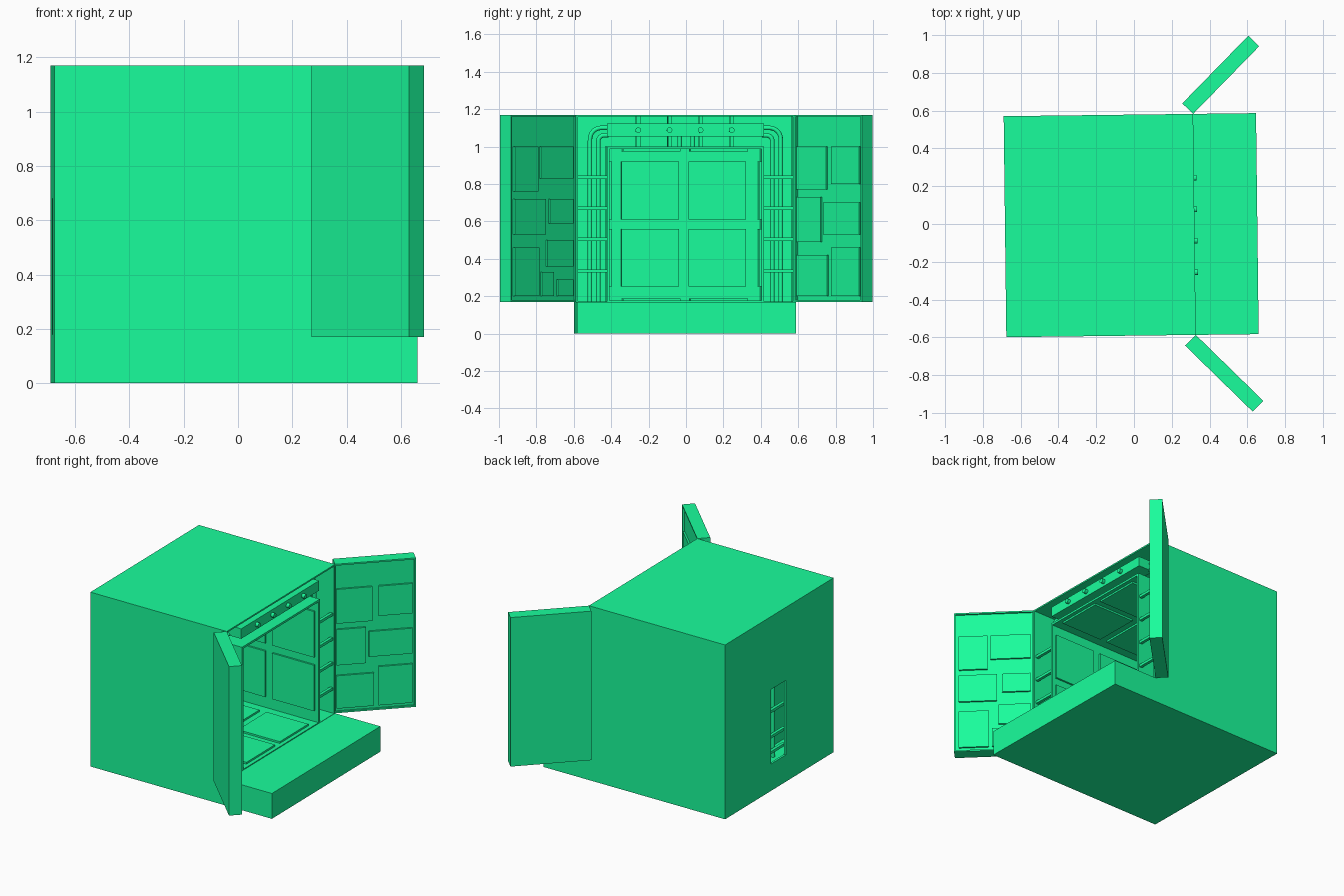
import bpy, bmesh, math
from mathutils import Matrix

if "Cube" in bpy.data.objects:
    bpy.data.objects.remove(bpy.data.objects["Cube"])

green = bpy.data.materials.new("green")
green.diffuse_color = (0.0095, 0.985, 0.334, 1)
green.use_nodes = True
green.node_tree.nodes["Principled BSDF"].inputs["Base Color"].default_value = green.diffuse_color
# The whole model sits slightly turned
YAW = Matrix.Translation((0, -0.006, 0)) @ Matrix.Rotation(0.012, 4, 'Z')


def finish(name, bm, matrix=Matrix()):
    bmesh.ops.recalc_face_normals(bm, faces=bm.faces)
    me = bpy.data.meshes.new(name)
    bm.to_mesh(me)
    bm.free()
    me.materials.append(green)
    ob = bpy.data.objects.new(name, me)
    bpy.context.collection.objects.link(ob)
    ob.matrix_world = YAW @ matrix
    return ob


def add_box(bm, x0, x1, y0, y1, z0, z1):
    m = Matrix.Translation(((x0 + x1) / 2, (y0 + y1) / 2, (z0 + z1) / 2))
    bmesh.ops.create_cube(bm, size=1, matrix=m @ Matrix.Diagonal((x1 - x0, y1 - y0, z1 - z0, 1)))


def boxes(name, items, matrix=Matrix()):
    bm = bmesh.new()
    for b in items:
        add_box(bm, *b)
    return finish(name, bm, matrix)


def carve(ob, *dims):
    cutter = boxes("cutter", [dims])
    cutter.hide_render = True
    mod = ob.modifiers.new("carve", 'BOOLEAN')
    mod.operation, mod.object, mod.solver = 'DIFFERENCE', cutter, 'EXACT'
    bpy.context.view_layer.update()
    me = bpy.data.meshes.new_from_object(ob.evaluated_get(bpy.context.evaluated_depsgraph_get()))
    ob.modifiers.clear()
    ob.data = me
    bpy.data.objects.remove(cutter)


def pipe(name, pts, r):
    cu = bpy.data.curves.new(name, 'CURVE')
    cu.dimensions = '3D'
    cu.bevel_depth, cu.bevel_resolution, cu.use_fill_caps = r, 2, True
    sp = cu.splines.new('POLY')
    sp.points.add(len(pts) - 1)
    for p, co in zip(sp.points, pts):
        p.co = (*co, 1)
    cu.materials.append(green)
    ob = bpy.data.objects.new(name, cu)
    bpy.context.collection.objects.link(ob)
    ob.matrix_world = YAW


BACK, MOUTH, FRONT, W, FLOOR, TOP = -0.683, 0.32, 0.653, 0.585, 0.17, 1.17

# Outer hull: thin shell open at +x, with a ladder slot in the back
hull = boxes("outer_hull", [(BACK, MOUTH, -W, W, FLOOR, TOP)])
carve(hull, BACK + 0.015, MOUTH + 0.1, -W + 0.01, W - 0.01, FLOOR + 0.002, TOP - 0.01)
carve(hull, BACK - 0.1, BACK + 0.1, -0.07, 0.09, 0.18, 0.68)

# Base slab with the front ledge
boxes("base_slab", [(BACK, FRONT, -W, W, 0, FLOOR)])

# Inner room: shell open at +x
R0, RW, RT, T = -0.52, 0.42, 1.0, 0.014
room = boxes("inner_room", [(R0 - T, MOUTH, -RW, RW, FLOOR, RT)])
carve(room, R0, MOUTH + 0.1, -RW + T, RW - T, FLOOR + 0.006, RT - T)

# Two by two raised panels on every inner face of the room
P, D, CX, CZ = 0.154, 0.012, -0.04, 0.585
panels = []
for a in (-0.18, 0.18):
    for b in (-0.18, 0.18):
        xs = (CX + a - P, CX + a + P)
        ys = (b - P, b + P)
        panels.append((R0, R0 + D, a - P, a + P, CZ + b - P, CZ + b + P))
        panels.append((*xs, *ys, FLOOR + 0.004, FLOOR + 0.006 + D))
        panels.append((*xs, *ys, RT - T - D, RT - T))
        for s in (-1, 1):
            y0, y1 = sorted((s * (RW - T), s * (RW - T - D)))
            panels.append((*xs, y0, y1, CZ + b - P, CZ + b + P))
boxes("room_panels", panels)

# Brackets tying the room to the hull, at the sides, the top and the back
brackets = []
for x in (0.3, -0.1):
    for z in (0.335, 0.505, 0.67, 0.835):
        for s in (-1, 1):
            y0, y1 = sorted((s * RW, s * (W - 0.01)))
            brackets.append((x - 0.01, x + 0.01, y0, y1, z - 0.009, z + 0.009))
for x in (0.21, -0.2):
    for y in (-0.25, -0.083, 0.083, 0.25):
        brackets.append((x - 0.01, x + 0.01, y - 0.011, y + 0.011, RT, TOP - 0.01))
boxes("brackets", brackets)
boxes("back_rungs", [(BACK + 0.03, BACK + 0.05, -0.11, 0.13, z - 0.009, z + 0.009)
                     for z in (0.23, 0.335, 0.505, 0.67)])
for y in (-0.02, 0.05):
    pipe("back_pipe", [(BACK + 0.06, y, FLOOR), (BACK + 0.06, y, 1.1)], 0.012)

# Bent pipes running up each side into the header
for s in (-1, 1):
    for y, top in ((0.51, 1.1), (0.465, 1.06)):
        r = 0.06 if y > 0.5 else 0.03
        bend = [(0.22, s * (y - r + r * math.cos(t)), top - r + r * math.sin(t))
                for t in [math.pi / 2 * i / 6 for i in range(7)]]
        pipe("side_pipe", [(0.22, s * y, FLOOR)] + bend + [(0.22, s * 0.41, top)], 0.012)

# Header box with four round knobs
boxes("header_box", [(0.2, 0.314, -0.42, 0.42, 1.055, 1.122)])
bm = bmesh.new()
for y in (-0.253, -0.086, 0.08, 0.247):
    bmesh.ops.create_cone(bm, cap_ends=True, segments=16, radius1=0.015, radius2=0.015, depth=0.03,
                          matrix=Matrix.Translation((0.32, y, 1.088)) @ Matrix.Rotation(math.pi / 2, 4, 'Y'))
finish("header_knobs", bm)

# Doors: slab, rim and inner panels; local x runs from the hinge, local y is outward
L, TH, LIP = 0.5, 0.08, 0.012
left_panels = [(0.01, 0.23, 0.77, 1.0), (0.27, 0.48, 0.80, 1.0), (0.01, 0.19, 0.49, 0.73),
               (0.21, 0.48, 0.53, 0.70), (0.01, 0.24, 0.20, 0.42), (0.27, 0.48, 0.20, 0.46)]
right_panels = [(0.29, 0.47, 0.76, 1.0), (0.02, 0.27, 0.83, 1.0), (0.23, 0.47, 0.53, 0.72),
                (0.02, 0.20, 0.59, 0.72), (0.28, 0.47, 0.20, 0.46), (0.02, 0.22, 0.36, 0.50),
                (0.17, 0.26, 0.20, 0.33), (0.02, 0.14, 0.20, 0.29)]
for side, s, plates in (("left", 1, left_panels), ("right", -1, right_panels)):
    m = Matrix.Translation((MOUTH, s * W, 0)) @ Matrix.Rotation(s * math.pi / 4, 4, 'Z')

    def out(u0, u1, d0, d1, z0, z1):
        y0, y1 = sorted((s * d0, s * d1))
        return (u0, u1, y0, y1, z0, z1)
    e = 0.01
    boxes(side + "_door", [out(0, L, LIP, TH, FLOOR, TOP)], m)
    boxes(side + "_door_rim", [out(0, e * 0.6, 0, LIP, FLOOR, TOP), out(L - e, L, 0, LIP, FLOOR, TOP),
                               out(e * 0.6, L - e, 0, LIP, FLOOR, FLOOR + e),
                               out(e * 0.6, L - e, 0, LIP, TOP - e, TOP)], m)
    boxes(side + "_door_panels", [out(u0, u1, 0, LIP + 0.002, z0, z1) for u0, u1, z0, z1 in plates], m)
